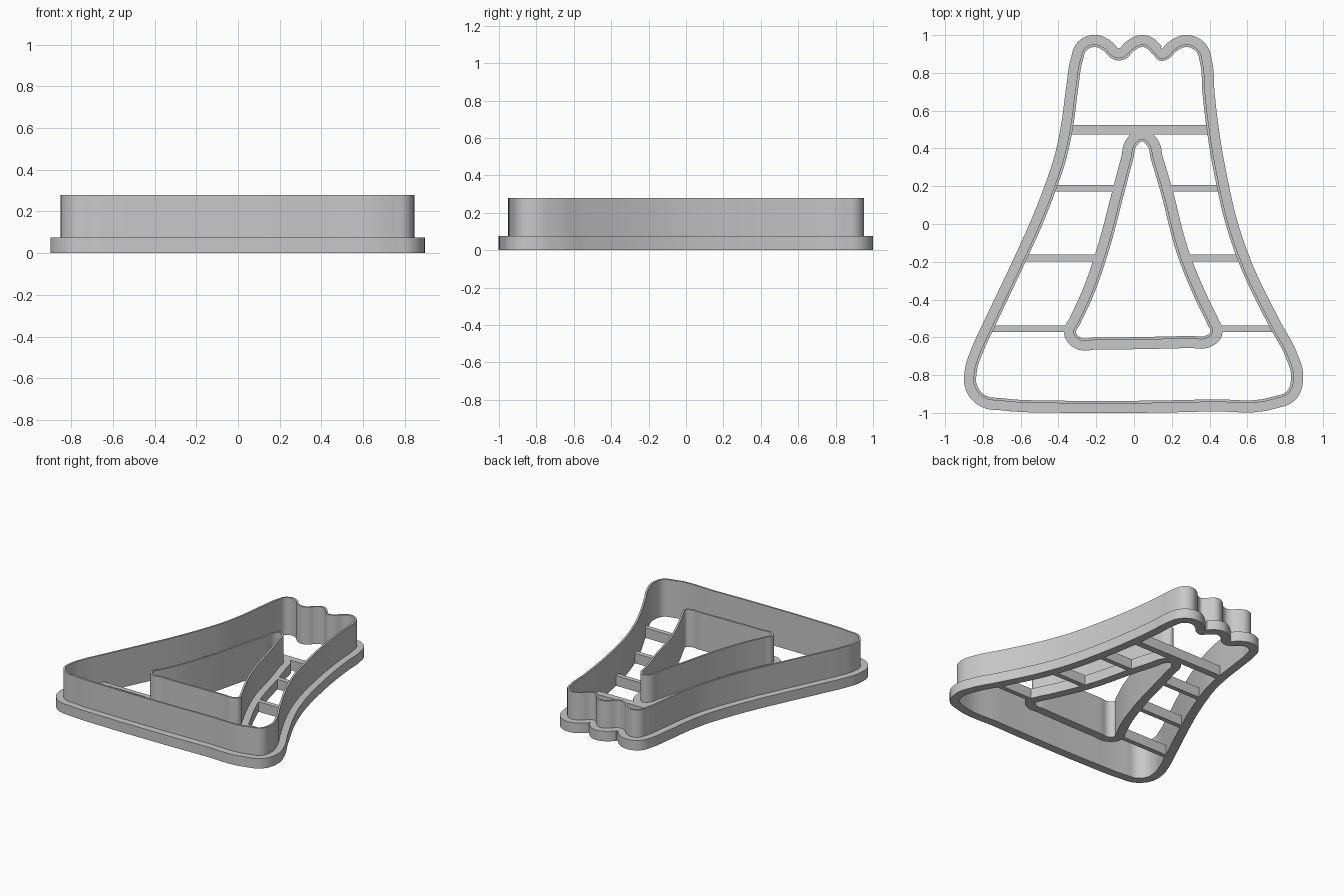
import bpy, bmesh, math
from mathutils import Vector
from mathutils.geometry import interpolate_bezier

cube = bpy.data.objects.get("Cube")
if cube:
    bpy.data.objects.remove(cube)

WALL, FLANGE = 0.014, 0.064     # offsets outward from the opening
BASE_H, TOP_H = 0.075, 0.28

grey = bpy.data.materials.new("plain grey")
grey.use_nodes = True
colour = (0.58, 0.58, 0.58, 1)
grey.diffuse_color = colour
grey.node_tree.nodes["Principled BSDF"].inputs["Base Color"].default_value = colour


def smooth_loop(points, steps=7):
    """Closed smooth curve through the points, counterclockwise."""
    pts = [Vector(p).to_3d() for p in points]
    n = len(pts)
    tangents = []
    for i in range(n):
        a, b = pts[i] - pts[i - 1], pts[(i + 1) % n] - pts[i]
        tangents.append((a / a.length_squared + b / b.length_squared).normalized())
    loop = []
    for i in range(n):
        j = (i + 1) % n
        reach = (pts[j] - pts[i]).length * 0.36
        loop += interpolate_bezier(pts[i], pts[i] + tangents[i] * reach,
                                   pts[j] - tangents[j] * reach, pts[j], steps)[:-1]
    return loop


def offset_loop(loop, distance):
    """Push the loop outward, holding points back where a tight valley would fold."""
    n = len(loop)
    out = []
    for i in range(n):
        t = (loop[(i + 1) % n] - loop[i - 1]).normalized()
        p = loop[i] + Vector((t.y, -t.x, 0)) * distance
        if out and (p - out[-1]).dot(t) < 0:
            p = out[-1].copy()
        out.append(p)
    return out


def finish(name, bm):
    bmesh.ops.recalc_face_normals(bm, faces=bm.faces)
    mesh = bpy.data.meshes.new(name)
    bm.to_mesh(mesh)
    bm.free()
    mesh.materials.append(grey)
    obj = bpy.data.objects.new(name, mesh)
    bpy.context.collection.objects.link(obj)
    return obj


def cutter(name, points):
    """Thin blade with a stepped flange, swept around the outline."""
    hole = smooth_loop(points)
    blade, rim = offset_loop(hole, WALL), offset_loop(hole, FLANGE)
    section = [(hole, 0), (hole, TOP_H), (blade, TOP_H),
               (blade, BASE_H), (rim, BASE_H), (rim, 0)]
    bm = bmesh.new()
    rings = [[bm.verts.new((p.x, p.y, z)) for p in loop] for loop, z in section]
    n = len(hole)
    for k, ring in enumerate(rings):
        last = rings[k - 1]
        for i in range(n):
            j = (i + 1) % n
            bm.faces.new((last[i], last[j], ring[j], ring[i]))
    obj = finish(name, bm)
    bpy.ops.object.select_all(action='DESELECT')
    obj.select_set(True)
    bpy.context.view_layer.objects.active = obj
    bpy.ops.object.shade_smooth_by_angle(angle=math.radians(35))


def bar(name, x0, x1, y, width):
    bm = bmesh.new()
    bmesh.ops.create_cube(bm, size=1)
    for v in bm.verts:
        v.co = ((x0 + x1) / 2 + v.co.x * (x1 - x0), y + v.co.y * width,
                (v.co.z + 0.5) * BASE_H)
    finish(name, bm)


# Outer blade: left side, base, right side, then the scalloped top
cutter("outer_cutter", [
    (-.27, .87), (-.295, .72), (-.325, .5), (-.36, .34), (-.41, .19), (-.48, .01),
    (-.565, -.18), (-.74, -.55), (-.8, -.68), (-.832, -.78), (-.829, -.86),
    (-.785, -.908), (-.7, -.922), (-.4, -.935), (0, -.936), (.4, -.928),
    (.74, -.913), (.81, -.885), (.832, -.81), (.805, -.71), (.72, -.55),
    (.545, -.18), (.485, 0), (.44, .19), (.385, .5), (.362, .7), (.35, .85),
    (.33, .912), (.28, .937), (.228, .917), (.18, .873), (.135, .865),
    (.1, .898), (.048, .937), (0, .917), (-.04, .877), (-.08, .866),
    (-.12, .878), (-.165, .92), (-.21, .937), (-.252, .918)])

# Inner triangular blade
cutter("inner_cutter", [
    (.042, .437), (.02, .422), (-.005, .34), (-.045, .19), (-.145, -.18),
    (-.22, -.39), (-.285, -.53), (-.306, -.578), (-.29, -.597), (-.2, -.6),
    (.05, -.598), (.3, -.592), (.385, -.589), (.404, -.573), (.39, -.535),
    (.33, -.41), (.235, -.18), (.135, .19), (.09, .34), (.064, .422)])

# Bracing bars between the two blades
bar("top_bar", -.35, .41, .5, .05)
rows = {"upper": (.19, -.435, -.085, .17, .465),
        "middle": (-.18, -.59, -.185, .275, .57),
        "lower": (-.555, -.77, -.32, .43, .75)}
for row, (y, a, b, c, d) in rows.items():
    bar(row + "_right_bar", a, b, y, .035)
    bar(row + "_left_bar", c, d, y, .035)
